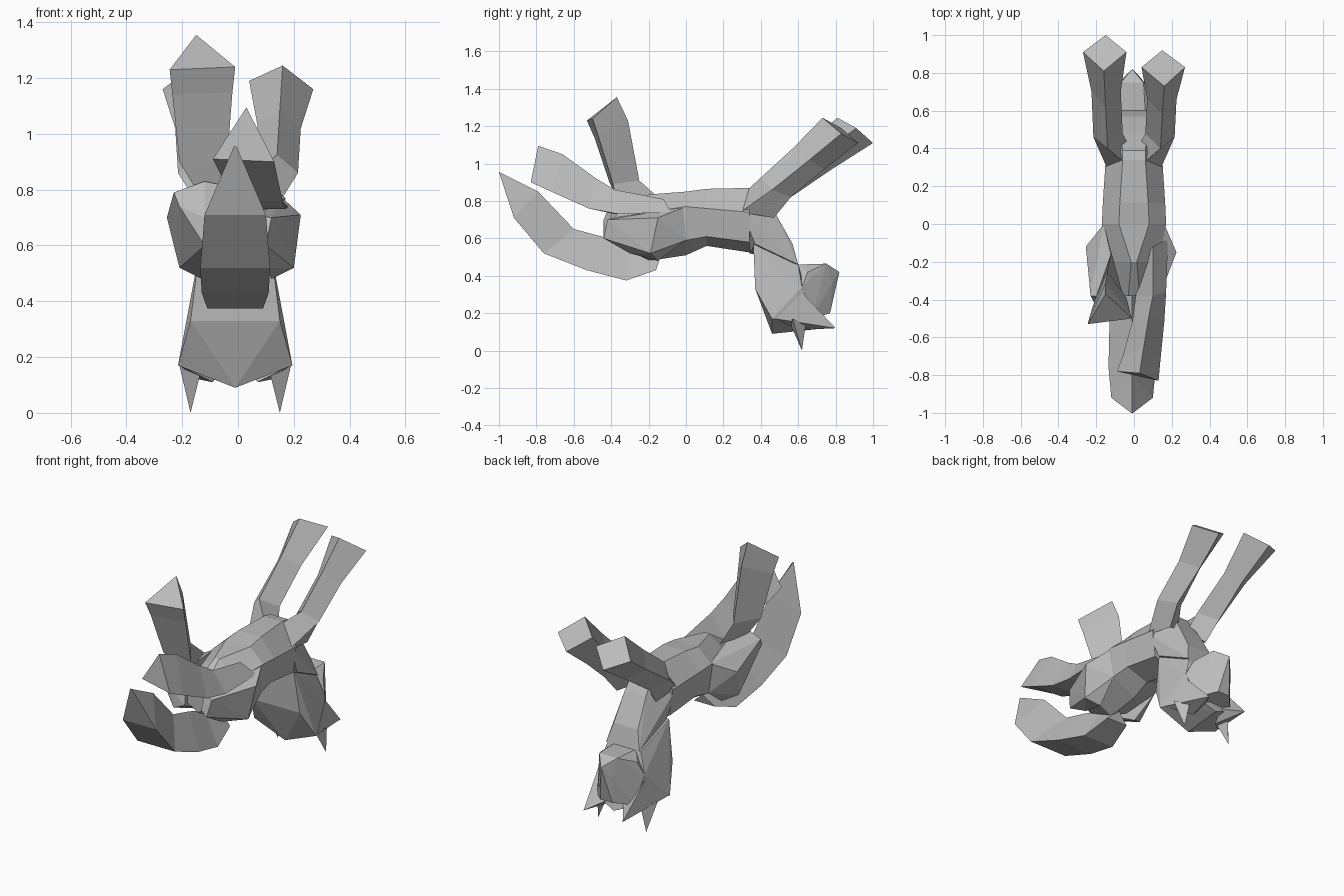
import bpy
import bmesh
from mathutils import Vector

default_cube = bpy.data.objects.get("Cube")
if default_cube:
    bpy.data.objects.remove(default_cube, do_unlink=True)

# One plain grey for the whole animal
grey = bpy.data.materials.new("plain grey")
grey.use_nodes = True
grey_value = (.5, .5, .5, 1)
grey.diffuse_color = grey_value
grey.node_tree.nodes["Principled BSDF"].inputs["Base Color"].default_value = grey_value


def finish(name, bm):
    """Turn a bmesh into a flat shaded object."""
    bmesh.ops.recalc_face_normals(bm, faces=bm.faces[:])
    mesh = bpy.data.meshes.new(name)
    bm.to_mesh(mesh)
    bm.free()
    mesh.materials.append(grey)
    part = bpy.data.objects.new(name, mesh)
    bpy.context.collection.objects.link(part)
    return part


def loft(name, rings):
    """Bridge closed rings of points and cap both ends."""
    bm = bmesh.new()
    loops = [[bm.verts.new(point) for point in ring] for ring in rings]
    for near, far in zip(loops, loops[1:]):
        count = len(near)
        for i in range(count):
            j = (i + 1) % count
            bm.faces.new((near[i], near[j], far[j], far[i]))
    bm.faces.new(loops[0])
    bm.faces.new(loops[-1])
    return finish(name, bm)


def hull(name, points):
    """Wrap a faceted solid around a few corner points."""
    bm = bmesh.new()
    for point in points:
        bm.verts.new(point)
    bmesh.ops.convex_hull(bm, input=bm.verts[:])
    loose = [v for v in bm.verts if not v.link_faces]
    bmesh.ops.delete(bm, geom=loose, context='VERTS')
    bmesh.ops.dissolve_limit(bm, angle_limit=.03, verts=bm.verts[:], edges=bm.edges[:])
    return finish(name, bm)


def flip(points):
    return [(-x, y, z) for x, y, z in points]


def mirrored(points):
    """Add the opposite half of a symmetric point set."""
    return points + flip([point for point in points if point[0]])


# Torso: faceted sections running from pelvis to chest, with a flat back
def torso_ring(y, back, high, low, bottom):
    half = [(width, y, z) for width, z in (back, high, low)]
    return half + [(0, y, bottom)] + flip(half[::-1])


loft("torso", [
    torso_ring(-.38, (.03, .72), (.07, .69), (.07, .62), .58),
    torso_ring(-.2, (.015, .835), (.13, .74), (.13, .55), .48),
    torso_ring(0, (.08, .85), (.17, .77), (.15, .59), .51),
    torso_ring(.11, (.075, .865), (.165, .76), (.14, .61), .56),
    torso_ring(.34, (.06, .87), (.15, .74), (.13, .58), .525),
])

# Chest and neck
hull("chest", mirrored([
    (.06, .33, .87), (.06, .39, .86), (.15, .3, .74), (.13, .37, .57),
    (0, .34, .52), (.07, .48, .73), (.08, .57, .57), (.11, .6, .46),
]))

# Upside down head with a ridged crown
head_parts = [hull("head", mirrored([
    (.13, .36, .57), (.16, .37, .33), (.205, .46, .17), (0, .46, .09),
    (0, .7, .115), (.13, .68, .17), (.15, .62, .34), (.11, .6, .46),
]))]

# Muzzle: wedge shaped, coming forward to the middle
head_parts.append(hull("muzzle", mirrored([
    (.07, .59, .46), (.06, .75, .465), (0, .82, .42), (.12, .65, .42),
    (.15, .62, .34), (.04, .78, .36), (.04, .77, .2), (.13, .67, .17),
])))

# Pointed ears, and cheek plates that flare into tufts
ear = [(.12, .55, .16), (.2, .57, .17), (.14, .64, .14), (.16, .62, 0)]
tuft = [(.2, .48, .17), (.155, .62, .31), (.13, .68, .18),
        (.05, .68, .16), (.08, .6, .11), (.13, .8, .12)]
for label, points in (("ear", ear), ("cheek_tuft", tuft)):
    head_parts.append(hull("left_" + label, points))
    head_parts.append(hull("right_" + label, flip(points)))
for part in head_parts:
    part.location.x = -.01

# Forelegs: diamond sections ordered top, outer, bottom, inner
foreleg = [
    [(.06, .33, .86), (.14, .29, .74), (.13, .47, .71), (.03, .42, .76)],
    [(.14, .4, .925), (.215, .46, .86), (.15, .56, .82), (.06, .48, .87)],
    [(.15, .58, 1.09), (.225, .66, 1.02), (.14, .74, .97), (.07, .66, 1.03)],
    [(.16, .73, 1.245), (.27, .83, 1.16), (.15, .92, 1.11), (.04, .83, 1.19)],
]
loft("left_foreleg", foreleg)
reach = (0, 0, .04, .08)
loft("right_foreleg", [[Vector(p) + Vector((0, shift, 0)) for p in flip(ring)]
                       for ring, shift in zip(foreleg, reach)])

# Thighs
hull("left_thigh", [
    (.225, -.15, .71), (.2, -.19, .52), (.12, -.42, .7), (.1, -.44, .6),
    (.05, -.42, .62), (.15, 0, .59), (.16, 0, .77), (.12, -.15, .48),
    (.05, -.39, .71), (.1, -.3, .52),
])
hull("right_thigh", [
    (-.255, -.12, .7), (-.21, -.2, .52), (-.13, -.15, .48), (-.16, 0, .77),
    (-.15, 0, .59), (-.23, -.38, .79), (-.21, -.42, .74), (-.12, -.44, .7),
    (-.12, -.44, .6), (-.12, -.39, .83), (-.07, -.38, .82), (-.06, -.42, .62),
])

# Hind shins: triangular sections ordered ridge, outer, inner
loft("left_shin", [
    [(.1, -.12, .81), (.18, -.08, .74), (.03, -.2, .72)],
    [(.1, -.38, .86), (.17, -.36, .73), (.01, -.38, .73)],
    [(.08, -.48, .92), (.16, -.52, .76), (-.01, -.52, .76)],
    [(.05, -.66, 1.05), (.14, -.72, .85), (-.06, -.7, .85)],
    [(.03, -.79, 1.095), (.13, -.83, .9), (-.09, -.78, .91)],
])
loft("right_shin", [
    [(-.12, -.15, .82), (-.15, -.36, .8), (-.06, -.37, .8)],
    [(-.14, -.25, .91), (-.21, -.41, .9), (-.04, -.39, .89)],
    [(-.15, -.31, 1.23), (-.235, -.49, 1.14), (-.02, -.47, 1.15)],
    [(-.15, -.37, 1.355), (-.245, -.53, 1.23), (-.01, -.5, 1.24)],
])


# Tail: a ridged triangular sweep, flat underneath
def tail_ring(ridge_y, ridge_z, half_width, base_y, base_z):
    middle = -.01
    return [(middle, ridge_y, ridge_z), (middle + half_width, base_y, base_z),
            (middle - half_width, base_y, base_z)]


loft("tail", [
    tail_ring(-.14, .49, .07, -.16, .43),
    tail_ring(-.3, .56, .1, -.32, .375),
    tail_ring(-.45, .61, .12, -.53, .43),
    tail_ring(-.6, .65, .125, -.76, .52),
    tail_ring(-.79, .85, .11, -.92, .71),
    tail_ring(-.99, .95, .005, -1, .955),
])
